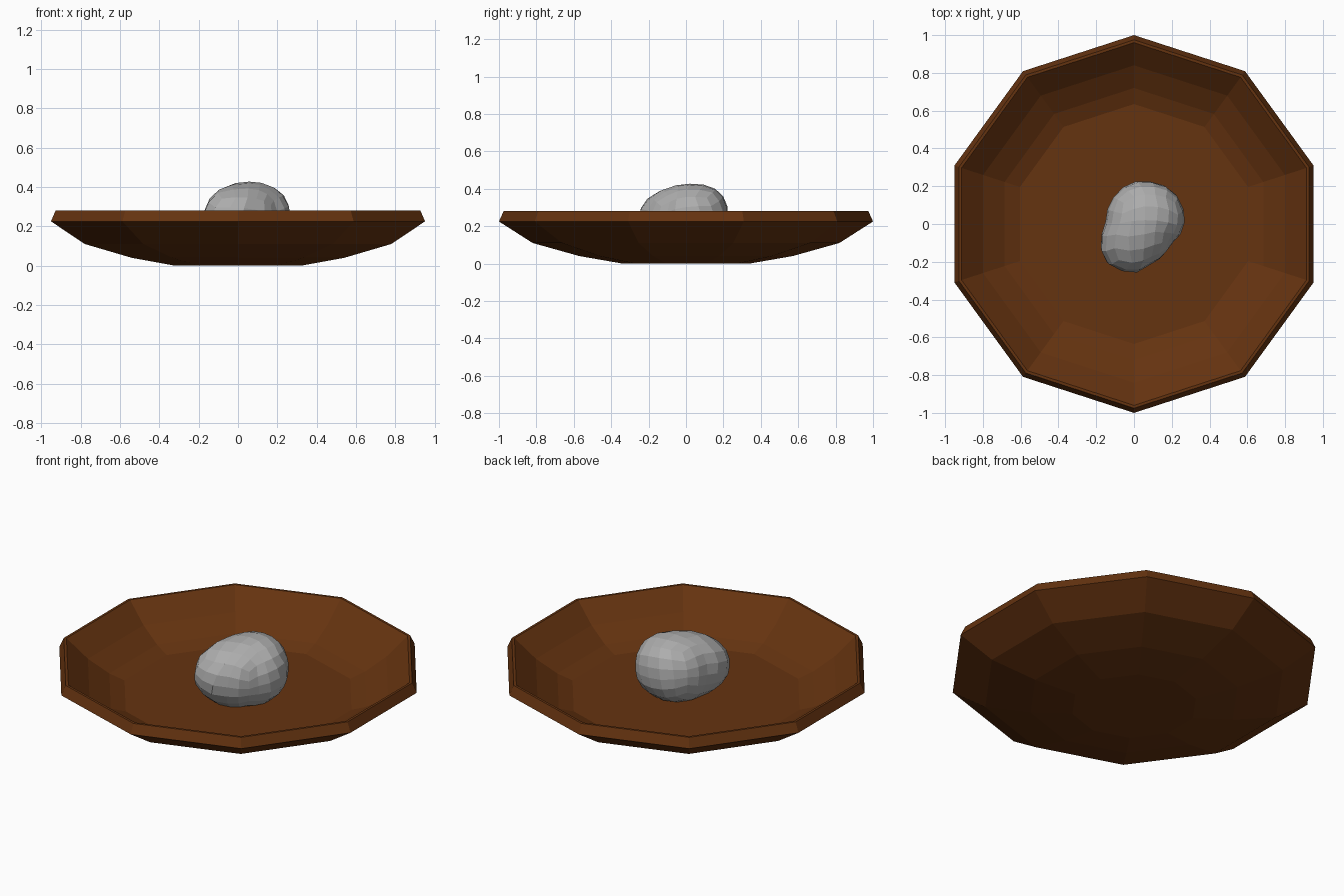
import bpy, bmesh, math
from mathutils import Vector

if "Cube" in bpy.data.objects:
    bpy.data.objects.remove(bpy.data.objects["Cube"])


def material(name, color):
    m = bpy.data.materials.new(name)
    m.diffuse_color = (*color, 1)
    m.use_nodes = True
    m.node_tree.nodes["Principled BSDF"].inputs["Base Color"].default_value = m.diffuse_color
    return m


def add_object(name, bm, mat):
    bmesh.ops.recalc_face_normals(bm, faces=bm.faces)
    me = bpy.data.meshes.new(name)
    bm.to_mesh(me)
    bm.free()
    me.materials.append(mat)
    ob = bpy.data.objects.new(name, me)
    bpy.context.collection.objects.link(ob)
    return ob


wood = material("brown wood", (0.13, 0.033, 0.005))
stone = material("grey stone", (0.42, 0.42, 0.42))

# Bowl: ten-sided lathe, profile (radius, z) from the underside over the rim to the floor
SIDES = 10
profile = [(0.34, 0), (0.57, 0.04), (0.82, 0.11), (1.0, 0.225), (0.975, 0.28),
           (0.96, 0.28), (0.92, 0.245), (0.84, 0.175), (0.72, 0.105), (0.635, 0.075)]
bm = bmesh.new()
rings = []
for r, z in profile:
    angles = [math.pi / 2 + 2 * math.pi * i / SIDES for i in range(SIDES)]
    rings.append([bm.verts.new((r * math.cos(a), r * math.sin(a), z)) for a in angles])
for low, high in zip(rings, rings[1:]):
    for i in range(SIDES):
        j = (i + 1) % SIDES
        bm.faces.new((low[i], low[j], high[j], high[i]))
bm.faces.new(rings[0])
bm.faces.new(rings[-1])
add_object("bowl", bm, wood)

# Stone: cube-sphere fitted to its plan outline, with the peak leaning backward
center = Vector((0.05, -0.02, 0.237))
outline = [(-0.175, -0.14), (-0.15, 0), (-0.085, 0.17), (-0.02, 0.22), (0.085, 0.225),
           (0.2, 0.18), (0.27, 0.05), (0.26, -0.03), (0.19, -0.11), (0.085, -0.215),
           (0.005, -0.26), (-0.1, -0.235), (-0.16, -0.19)]
polar = sorted((math.atan2(y - center.y, x - center.x),
                math.hypot(x - center.x, y - center.y)) for x, y in outline)
polar = ([(polar[-1][0] - math.tau, polar[-1][1])] + polar
         + [(polar[0][0] + math.tau, polar[0][1])])


def plan_radius(a):
    for (a0, r0), (a1, r1) in zip(polar, polar[1:]):
        if a0 <= a <= a1:
            return r0 + (r1 - r0) * (a - a0) / (a1 - a0)


bm = bmesh.new()
bmesh.ops.create_cube(bm, size=2)
bmesh.ops.subdivide_edges(bm, edges=bm.edges[:], cuts=4, use_grid_fill=True)
for v in bm.verts:
    d = Vector([math.tan(c * math.pi / 4) for c in v.co]).normalized()
    d.rotate(Vector((0, 0, 1)).rotation_difference(Vector((0.15, -0.2, 1))))
    rho = math.hypot(d.x, d.y)
    n = 2.2
    s = (rho ** n + abs(d.z) ** n) ** (-1 / n)
    r = plan_radius(math.atan2(d.y, d.x)) * s
    lift = max(d.z, 0) ** 2
    v.co = center + Vector((d.x * r + 0.01 * lift, d.y * r + 0.05 * lift, 0.19 * d.z * s))
add_object("stone", bm, stone)
